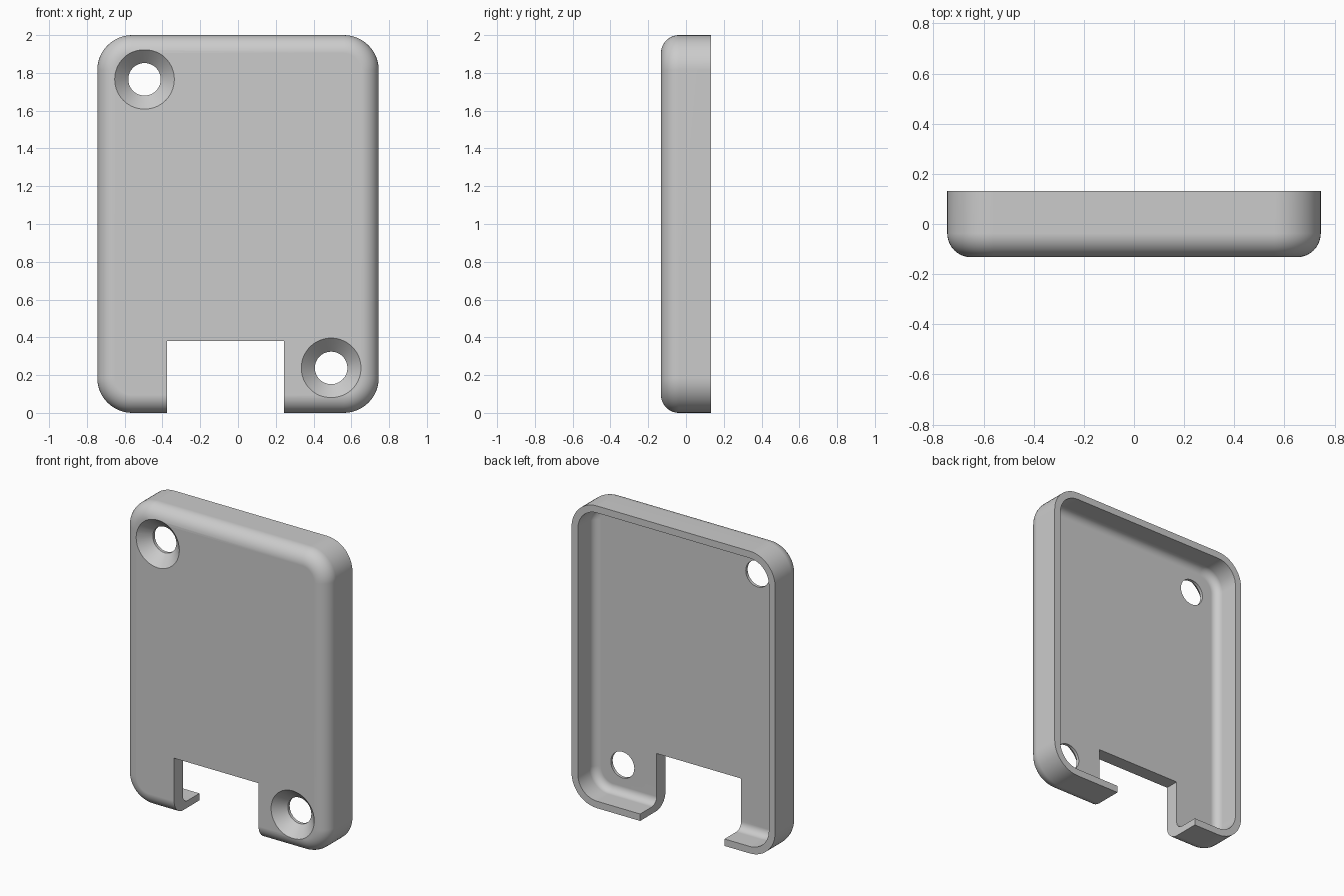
import bpy, bmesh
from math import sin, cos, pi, radians

if "Cube" in bpy.data.objects:
    bpy.data.objects.remove(bpy.data.objects["Cube"], do_unlink=True)

HALF_W, HALF_H, HALF_D = 0.745, 1.0, 0.1325
CORNER, FILLET = 0.185, 0.095
WALL, FLOOR, INNER_FILLET = 0.046, 0.092, 0.05
FRONT = -HALF_D

grey = bpy.data.materials.new("plain_grey")
grey.use_nodes = True
colour = (0.6, 0.6, 0.6, 1)
grey.diffuse_color = colour
grey.node_tree.nodes["Principled BSDF"].inputs["Base Color"].default_value = colour


def make_object(name, bm):
    bmesh.ops.recalc_face_normals(bm, faces=bm.faces)
    mesh = bpy.data.meshes.new(name)
    bm.to_mesh(mesh)
    bm.free()
    mesh.materials.append(grey)
    obj = bpy.data.objects.new(name, mesh)
    bpy.context.collection.objects.link(obj)
    return obj


def loft(name, loops):
    """Skin a stack of matching closed loops and cap both ends."""
    bm = bmesh.new()
    rings = [[bm.verts.new(p) for p in loop] for loop in loops]
    n = len(rings[0])
    for a, b in zip(rings, rings[1:]):
        for i in range(n):
            j = (i + 1) % n
            bm.faces.new((a[i], a[j], b[j], b[i]))
    bm.faces.new(rings[0])
    bm.faces.new(rings[-1])
    return make_object(name, bm)


def rounded_rect(inset, y, steps=12):
    pts = []
    for k, (sx, sz) in enumerate([(1, 1), (-1, 1), (-1, -1), (1, -1)]):
        for s in range(steps + 1):
            a = (k + s / steps) * pi / 2
            r = CORNER - inset
            pts.append((sx * (HALF_W - CORNER) + r * cos(a), y,
                        HALF_H + sz * (HALF_H - CORNER) + r * sin(a)))
    return pts


def fillet_loops(inset, y, radius, steps):
    """Quarter round from the flat face at y back to the side wall."""
    return [rounded_rect(inset + radius * (1 - sin(a)), y + radius * (1 - cos(a)))
            for a in (i / steps * pi / 2 for i in range(steps + 1))]


def circle(x, y, z, r, n=64):
    return [(x + r * cos(2 * pi * i / n), y, z + r * sin(2 * pi * i / n)) for i in range(n)]


# Hollow cover: rounded outside, rim, then rounded inside
outside = fillet_loops(0, FRONT, FILLET, 10) + [rounded_rect(0, HALF_D)]
inside = fillet_loops(WALL, FRONT + FLOOR, INNER_FILLET, 8) + [rounded_rect(WALL, HALF_D)]
cover = loft("cover_shell", outside + inside[::-1])

# Countersunk screw holes in opposite corners
HOLE, SINK, EXTRA = 0.086, 0.158, 0.03
cutters = []
for name, x, z in (("upper_hole_cutter", -0.495, 1.766), ("lower_hole_cutter", 0.493, 0.238)):
    cutters.append(loft(name, [
        circle(x, FRONT - EXTRA, z, SINK + EXTRA),
        circle(x, FRONT + SINK - HOLE, z, HOLE),
        circle(x, 0.05, z, HOLE)]))

# Cable notch through the lower edge
notch = [[(x, y, z) for x, z in ((-0.375, -0.1), (0.243, -0.1), (0.243, 0.38), (-0.375, 0.38))]
         for y in (-0.3, 0.3)]
cutters.append(loft("notch_cutter", notch))

bpy.ops.object.select_all(action="DESELECT")
bpy.context.view_layer.objects.active = cover
cover.select_set(True)
for cutter in cutters:
    cutter.hide_render = True
    mod = cover.modifiers.new(cutter.name, "BOOLEAN")
    mod.operation, mod.solver, mod.object = "DIFFERENCE", "EXACT", cutter
    bpy.ops.object.modifier_apply(modifier=mod.name)
    bpy.data.objects.remove(cutter, do_unlink=True)

# Smooth rounds with crisp cut edges and flat faces
bpy.ops.object.shade_smooth_by_angle(angle=radians(30))
weighted = cover.modifiers.new("flat_face_normals", "WEIGHTED_NORMAL")
weighted.keep_sharp = True
